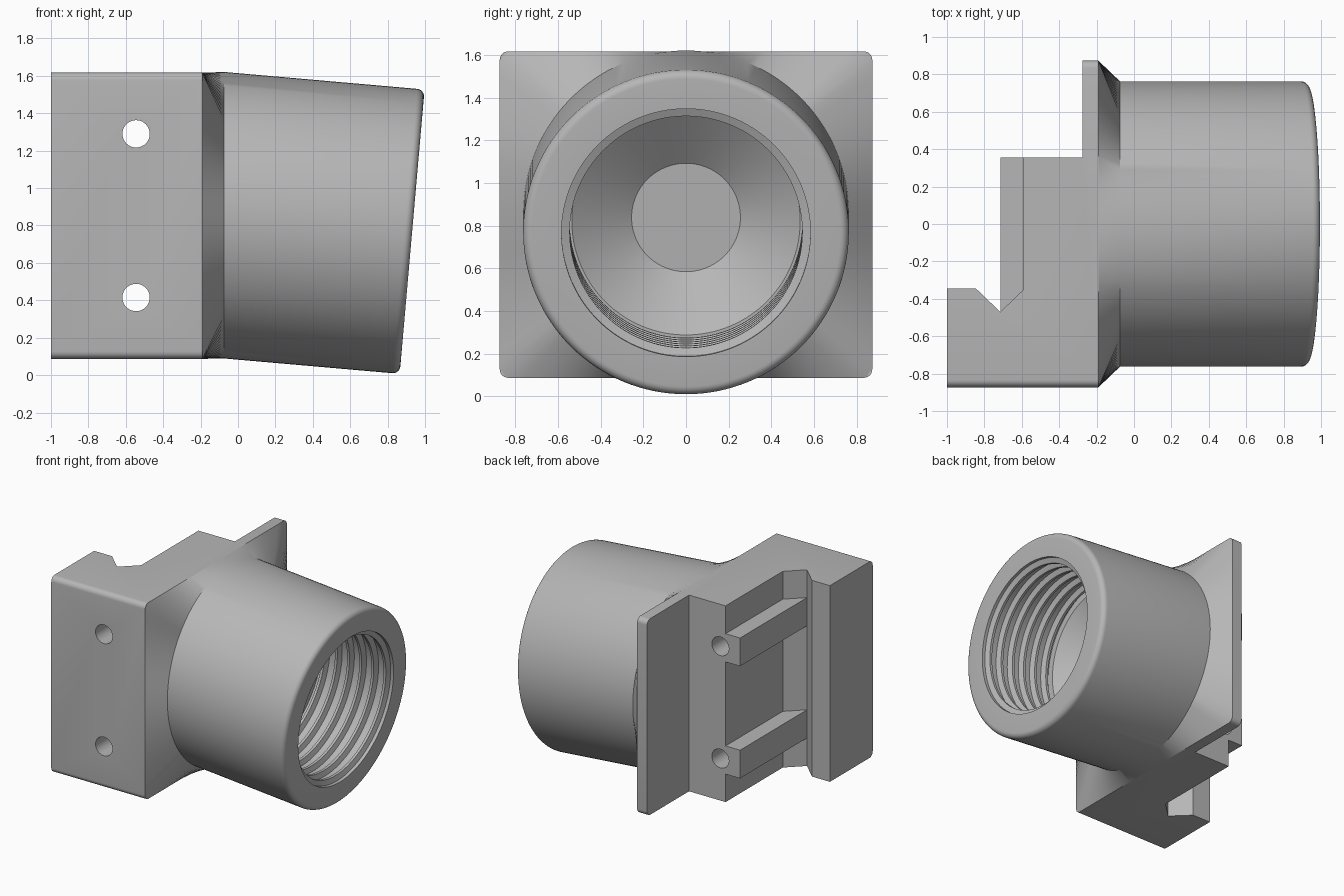
import bpy, bmesh, math
from mathutils import Vector

cube = bpy.data.objects.get("Cube")
if cube:
    bpy.data.objects.remove(cube, do_unlink=True)

GREY = (0.47, 0.47, 0.47, 1)
mat = bpy.data.materials.new("plain grey")
mat.use_nodes = True
mat.diffuse_color = GREY
mat.node_tree.nodes["Principled BSDF"].inputs["Base Color"].default_value = GREY

Z0, Z1 = 0.087, 1.617          # block bottom and top
ZC, HZ, HY = (Z0 + Z1) / 2, (Z1 - Z0) / 2, 0.873
FRONT = -0.19                  # plane where block meets the neck
ROUND = 0.04


def make_object(name, bm):
    bmesh.ops.recalc_face_normals(bm, faces=bm.faces)
    mesh = bpy.data.meshes.new(name)
    bm.to_mesh(mesh)
    bm.free()
    mesh.materials.append(mat)
    ob = bpy.data.objects.new(name, mesh)
    bpy.context.collection.objects.link(ob)
    return ob


def activate(ob):
    bpy.ops.object.select_all(action='DESELECT')
    ob.select_set(True)
    bpy.context.view_layer.objects.active = ob


def prism(profile, low, high):
    """Extrude an x-y outline between two heights."""
    bm = bmesh.new()
    face = bm.faces.new([bm.verts.new((x, y, low)) for x, y in profile])
    ext = bmesh.ops.extrude_face_region(bm, geom=[face])
    verts = [v for v in ext["geom"] if isinstance(v, bmesh.types.BMVert)]
    bmesh.ops.translate(bm, verts=verts, vec=(0, 0, high - low))
    return bm


def drill(ob, x, z, radius):
    """Cut a round hole along y."""
    bpy.ops.mesh.primitive_cylinder_add(vertices=48, radius=radius, depth=3,
                                        location=(x, 0, z), rotation=(math.pi / 2, 0, 0))
    cutter = bpy.context.object
    cutter.hide_render = True
    mod = ob.modifiers.new("hole", 'BOOLEAN')
    mod.operation, mod.object, mod.solver = 'DIFFERENCE', cutter, 'EXACT'
    activate(ob)
    bpy.ops.object.modifier_apply(modifier=mod.name)
    bpy.data.objects.remove(cutter, do_unlink=True)


def smooth(ob, degrees):
    activate(ob)
    bpy.ops.object.shade_smooth_by_angle(angle=math.radians(degrees))


# Mounting block with clamp step, V groove and thin side flange
outline = [(-1, -HY), (FRONT, -HY), (FRONT, HY), (-0.275, HY), (-0.275, 0.355),
           (-0.59, 0.355), (-0.59, -0.35), (-0.715, -0.47), (-0.845, -0.345), (-1, -0.345)]
bm = prism(outline, Z0, Z1)
corners = [e for e in bm.edges
           if all(abs(v.co.y) > HY - 0.01 for v in e.verts)
           and abs(e.verts[0].co.y - e.verts[1].co.y) < 0.01
           and abs(e.verts[0].co.z - e.verts[1].co.z) < 0.01]
bmesh.ops.bevel(bm, geom=corners, offset=ROUND, segments=6, profile=0.5, affect='EDGES')
block = make_object("mounting_block", bm)

# Two ribs across the recess, sharing the bolt holes
rib_outline = [(-0.59, 0.355), (-0.715, 0.355), (-0.715, -0.47), (-0.59, -0.35)]
for side, z in (("lower", 0.415), ("upper", 1.29)):
    drill(block, -0.545, z, 0.073)
    rib = make_object(side + "_rib", prism(rib_outline, z - 0.11, z + 0.11))
    drill(rib, -0.545, z, 0.073)
    smooth(rib, 30)
smooth(block, 30)

# Tilted threaded socket, with the neck that blends it into the block
SIDES = 128
TILT = math.radians(5)
AXIS = Vector((math.cos(TILT), 0, -math.sin(TILT)))
UP = Vector((math.sin(TILT), 0, math.cos(TILT)))
END = Vector((0.931, 0, 0.767))
R = 0.763
angles = [2 * math.pi * i / SIDES for i in range(SIDES)]


def socket_point(radius, depth, a):
    side = Vector((0, math.cos(a), 0)) + UP * math.sin(a)
    return END + side * radius - AXIS * depth


def socket_ring(radius, depth):
    return [socket_point(radius, depth, a) for a in angles]


def block_point(a):
    """Point on the rounded rectangle in the direction of an angle."""
    c, s = math.cos(a), math.sin(a)
    k = min(HY / max(abs(c), 1e-6), HZ / max(abs(s), 1e-6))
    q = Vector((c * k, s * k))
    core = Vector((max(ROUND - HY, min(HY - ROUND, q.x)),
                   max(ROUND - HZ, min(HZ - ROUND, q.y))))
    p = core + (q - core).normalized() * ROUND
    return Vector((FRONT, p.x, ZC + p.y))


def neck_point(a):
    p = socket_point(R, 0, a)
    return p + AXIS * ((-0.075 - p.x) / AXIS.x)


rings = [[block_point(a) for a in angles], [neck_point(a) for a in angles]]

# Rounded outer lip
LIP = 0.04
for i in range(7):
    t = math.pi / 2 * i / 6
    rings.append(socket_ring(R - LIP + LIP * math.cos(t), LIP - LIP * math.sin(t)))

# Bore with thread ridges, then a tapered seat
ROOT, CREST, PITCH = 0.583, 0.545, 0.105
bore = [(ROOT, 0)]
for i in range(6):
    d = 0.025 + i * PITCH
    bore += [(ROOT, d), (CREST, d + 0.015), (CREST, d + 0.035), (ROOT, d + 0.05)]
bore += [(ROOT, 0.62), (0.535, 0.62), (0.255, 0.82)]
rings += [socket_ring(r, d) for r, d in bore]

bm = bmesh.new()
loops = [[bm.verts.new(p) for p in ring] for ring in rings]
for a, b in zip(loops, loops[1:]):
    for i in range(SIDES):
        j = (i + 1) % SIDES
        bm.faces.new((a[i], a[j], b[j], b[i]))
bm.faces.new(loops[-1])
bm.faces.new(loops[0])
socket = make_object("threaded_socket", bm)
smooth(socket, 25)
